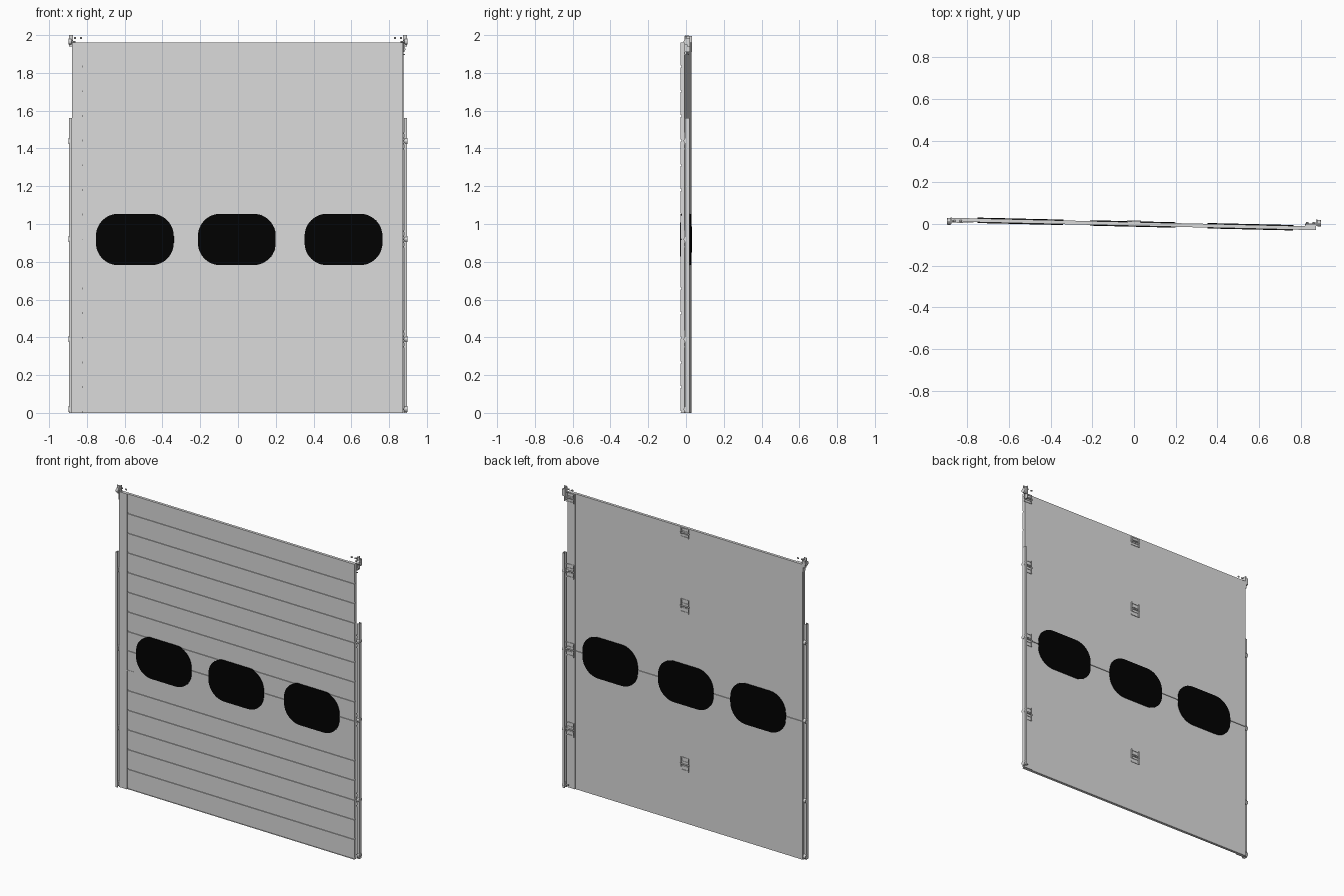
import bpy, bmesh, math
from mathutils import Matrix, Vector

cube = bpy.data.objects.get("Cube")
if cube:
    bpy.data.objects.remove(cube)


def material(name, value):
    m = bpy.data.materials.new(name)
    m.use_nodes = True
    col = (value, value, value, 1)
    m.diffuse_color = col
    m.node_tree.nodes["Principled BSDF"].inputs["Base Color"].default_value = col
    return m


GREY = material("light grey metal", 0.7)
BLACK = material("black window", 0.0004)

TURN = Matrix.Rotation(math.radians(-1.35), 4, 'Z')   # door hangs slightly askew
W, TOP, PITCH, T = 0.875, 1.96, 0.1305, 0.009
STILE = T + 0.005


def finish(name, bm, mat=GREY, turn=True):
    if turn:
        bm.transform(TURN)
    bmesh.ops.recalc_face_normals(bm, faces=bm.faces)
    me = bpy.data.meshes.new(name)
    bm.to_mesh(me)
    bm.free()
    me.materials.append(mat)
    ob = bpy.data.objects.new(name, me)
    bpy.context.collection.objects.link(ob)


def add_box(bm, x0, x1, y0, y1, z0, z1):
    mid = Vector((x0 + x1, y0 + y1, z0 + z1)) / 2
    size = Matrix.Diagonal((x1 - x0, y1 - y0, z1 - z0, 1))
    bmesh.ops.create_cube(bm, size=1, matrix=Matrix.Translation(mid) @ size)


def add_rod(bm, x0, x1, y, z, r):
    m = Matrix.Translation(((x0 + x1) / 2, y, z)) @ Matrix.Rotation(math.pi / 2, 4, 'Y')
    bmesh.ops.create_cone(bm, cap_ends=True, segments=12, radius1=r, radius2=r,
                          depth=x1 - x0, matrix=m)


def boxes(name, *dims, turn=True):
    bm = bmesh.new()
    for d in dims:
        add_box(bm, *d)
    finish(name, bm, turn=turn)


# Core sheet, back skins, and raised stiles on opposite ends of the two sides
SEAM = 7 * PITCH + 0.006
boxes("core_sheet", (-W - 0.005, W, -0.004, 0.004, 0, TOP))
boxes("back_skin", (-W, 0.82, 0.004, T, 0, SEAM - 0.003),
      (-W, 0.82, 0.004, T, SEAM + 0.003, TOP))
boxes("front_stile", (-W - 0.005, -0.82, -STILE, -0.004, 0, TOP))
boxes("back_stile", (0.82, W, 0.004, STILE, 0, TOP))

# Front slats separated by grooves, over a thin bottom rail
slats = bmesh.new()
GAPS = {6: 0, 7: 0.002}
add_box(slats, -0.82, W, -T, -0.004, 0, 0.002)
for i in range(15):
    low = 0.006 + i * PITCH
    gap, next_gap = GAPS.get(i, 0.005), GAPS.get(i + 1, 0.005)
    high = TOP if i == 14 else low + PITCH - next_gap
    add_box(slats, -0.82, W, -T, -0.004, low + gap, high)
finish("front_slats", slats)
boxes("short_lip", (-0.82, -0.77, -T - 0.002, -0.005,
                    6 * PITCH + 0.003, 6 * PITCH + 0.008))


# Rounded windows through the door
def window(name, cx):
    bm = bmesh.new()
    cz, hw, hh, r = 0.918, 0.206, 0.136, 0.118
    ring = []
    for k, (sx, sz) in enumerate([(1, 1), (-1, 1), (-1, -1), (1, -1)]):
        for j in range(13):
            a = (k + j / 12) * math.pi / 2
            ring.append(bm.verts.new((cx + sx * (hw - r) + r * math.cos(a), -0.013,
                                      cz + sz * (hh - r) + r * math.sin(a))))
    face = bm.faces.new(ring)
    new = bmesh.ops.extrude_face_region(bm, geom=[face])["geom"]
    bmesh.ops.translate(bm, vec=(0, 0.026, 0),
                        verts=[v for v in new if isinstance(v, bmesh.types.BMVert)])
    finish(name, bm, BLACK)


for label, cx in (("right", -0.546), ("middle", -0.006), ("left", 0.559)):
    window(label + "_window", cx)


# Hinges: two open leaves around a knuckle, with one long and one short flange
def hinge(name, x, z, y=T, half=0.045):
    bm = bmesh.new()
    for s in (-1, 1):
        for a, b in ((0.27, 0.42), (0.82, 1)):
            add_box(bm, x - 0.03, x + 0.03, y, y + 0.003,
                    *sorted((z + s * a * half, z + s * b * half)))
    add_box(bm, x - 0.03, x - 0.025, y, y + 0.007, z - half, z + half)
    add_box(bm, x + 0.025, x + 0.03, y, y + 0.007, z - half * 0.4, z + half)
    add_rod(bm, x - 0.033, x + 0.033, y + 0.004, z, 0.004)
    finish(name, bm)


for label, z, half in (("lower", 0.39, 0.045), ("middle", SEAM, 0.045),
                       ("upper", 1.44, 0.045), ("top", 1.925, 0.03)):
    hinge(label + "_left_hinge", 0.853, z, STILE, half)
    if label != "middle":
        hinge(label + "_centre_hinge", 0.0, z, T, half)

# Side tracks, rollers and top corner brackets hang straight, unlike the door
for side, s in (("left", 1), ("right", -1)):
    def span(a, b):
        return sorted((s * a, s * b))
    y = 0.0 if s > 0 else 0.01
    boxes(side + "_track", (*span(0.892, 0.896), -0.006, 0.018, 0, 1.56),
          (*span(0.879, 0.896), -0.006, -0.003, 0, 1.56),
          (*span(0.879, 0.896), 0.015, 0.018, 0, 1.56), turn=False)
    rollers = bmesh.new()
    for z in (0.02, 0.39, SEAM, 1.44, 1.965):
        add_rod(rollers, *span(0.86, 0.898), y + 0.003, z, 0.004)
        add_rod(rollers, *span(0.881, 0.897), y + 0.003, z, 0.016)
    finish(side + "_rollers", rollers, turn=False)
    boxes(side + "_top_bracket",
          (*span(0.874, 0.88), y - 0.008, y + 0.022, 1.91, 1.995),
          (*span(0.88, 0.895), y + 0.006, y + 0.02, 1.94, 1.985),
          (*span(0.874, 0.895), y - 0.002, y + 0.002, 1.975, 2.0), turn=False)
    bolts = bmesh.new()
    for x in (0.832, 0.862):
        add_rod(bolts, *span(x - 0.005, x + 0.005), y + 0.004, 1.984, 0.005)
    finish(side + "_bracket_bolts", bolts, turn=False)
